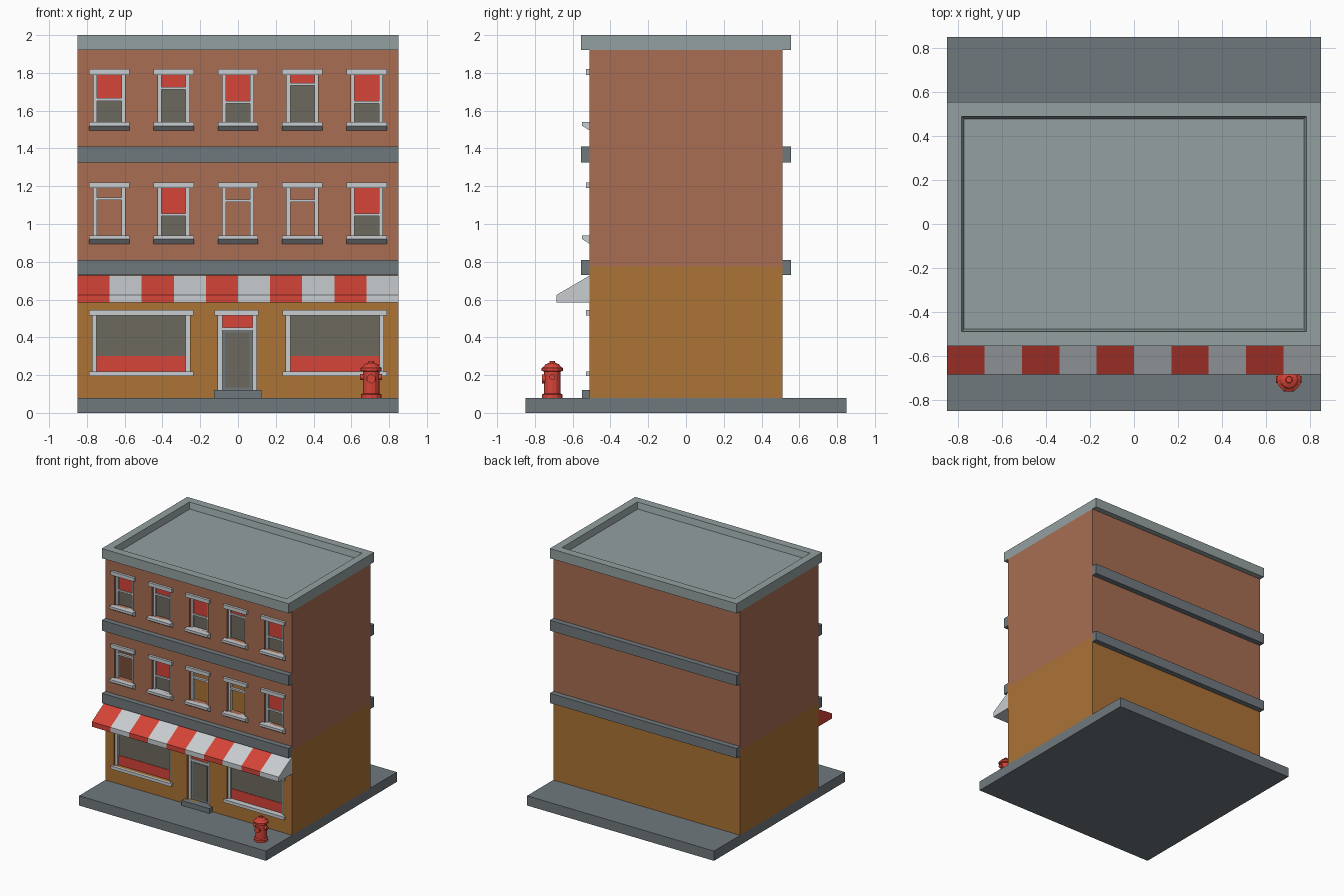
import bpy, bmesh, math

if "Cube" in bpy.data.objects:
    bpy.data.objects.remove(bpy.data.objects["Cube"])

def mat(name, r, g, b):
    m = bpy.data.materials.new(name)
    lin = [(c / 255 / 12.92 if c < 11 else ((c / 255 + 0.055) / 1.055) ** 2.4) for c in (r, g, b)]
    m.diffuse_color = (*lin, 1)
    m.use_nodes = True
    m.node_tree.nodes["Principled BSDF"].inputs["Base Color"].default_value = m.diffuse_color
    return m

BRICK = mat("brick", 168, 109, 82)
OCHRE = mat("ochre", 172, 115, 54)
DARK = mat("dark grey", 112, 121, 125)
ROOF = mat("roof grey", 148, 160, 161)
WHITE = mat("off white", 200, 205, 208)
RED = mat("red", 214, 68, 56)
GLASS = mat("window glass", 108, 105, 95)

def finish(name, bm, *mats):
    me = bpy.data.meshes.new(name)
    bmesh.ops.remove_doubles(bm, verts=bm.verts, dist=1e-5)
    bmesh.ops.recalc_face_normals(bm, faces=bm.faces)
    bm.to_mesh(me)
    bm.free()
    for m in mats:
        me.materials.append(m)
    ob = bpy.data.objects.new(name, me)
    bpy.context.collection.objects.link(ob)
    return ob

def quad(bm, pts, mi=0):
    f = bm.faces.new([bm.verts.new(p) for p in pts])
    f.material_index = mi
    return f

def prism(bm, x0, x1, profile, mi=0):
    """Extrude a (y, z) profile along x."""
    a = [bm.verts.new((x0, y, z)) for y, z in profile]
    b = [bm.verts.new((x1, y, z)) for y, z in profile]
    n = len(a)
    fs = [bm.faces.new(a), bm.faces.new(b[::-1])]
    fs += [bm.faces.new((a[i], a[(i + 1) % n], b[(i + 1) % n], b[i])) for i in range(n)]
    for f in fs:
        f.material_index = mi

def add_box(bm, x0, x1, y0, y1, z0, z1, mi=0):
    prism(bm, x0, x1, [(y0, z0), (y1, z0), (y1, z1), (y0, z1)], mi)

def box(name, m, *dims):
    bm = bmesh.new()
    add_box(bm, *dims)
    return finish(name, bm, m)

W, D, SPLIT, TOP = 0.85, 0.51, 0.775, 1.92
XS = [-0.682, -0.341, 0, 0.341, 0.682]
FLOORS = [0.94, 1.54]

# Openings as (x0, x1, z0, z1)
openings = [(x - 0.083, x + 0.083, z, z + 0.25) for z in FLOORS for x in XS]
shops = [(-0.77, -0.255, 0.22, 0.515), (0.255, 0.77, 0.22, 0.515)]
door = (-0.105, 0.098, 0.12, 0.515)
openings += shops + [door]

# Hollow walls with real window holes, ochre below and brick above
bm = bmesh.new()
xs = sorted({-W, W} | {v for o in openings for v in o[:2]})
zs = sorted({0.08, SPLIT, TOP} | {v for o in openings for v in o[2:]})
for x0, x1 in zip(xs, xs[1:]):
    for z0, z1 in zip(zs, zs[1:]):
        cx, cz = (x0 + x1) / 2, (z0 + z1) / 2
        if not any(o[0] < cx < o[1] and o[2] < cz < o[3] for o in openings):
            quad(bm, [(x0, -D, z0), (x1, -D, z0), (x1, -D, z1), (x0, -D, z1)], int(cz > SPLIT))
bmesh.ops.remove_doubles(bm, verts=bm.verts, dist=1e-5)
for mi, (z0, z1) in enumerate([(0.08, SPLIT), (SPLIT, TOP)]):
    path = [(W, -D), (W, D), (-W, D), (-W, -D)]
    for (xa, ya), (xb, yb) in zip(path, path[1:]):
        quad(bm, [(xa, ya, z0), (xb, yb, z0), (xb, yb, z1), (xa, ya, z1)], mi)
for x0, x1, z0, z1 in openings:
    c = [(x0, z0), (x1, z0), (x1, z1), (x0, z1)]
    for (xa, za), (xb, zb) in zip(c, c[1:] + c[:1]):
        quad(bm, [(xa, -D, za), (xb, -D, zb), (xb, -D + 0.05, zb), (xa, -D + 0.05, za)], int(z0 > SPLIT))
finish("walls", bm, OCHRE, BRICK)

# Pavement slab and floor bands on front and back
box("pavement", DARK, -W, W, -0.85, 0.85, 0, 0.08)
for label, z0, z1 in (("lower", 0.73, 0.81), ("upper", 1.325, 1.41)):
    for side, s in (("front", -1), ("back", 1)):
        box(f"{label}_band_{side}", DARK, -W, W, s * D, s * 0.555, z0, z1)

# Flat roof with a shallow recess and sloping inner walls
bm = bmesh.new()
add_box(bm, -W, W, -0.555, 0.555, TOP, 2.0)
bm.normal_update()
bmesh.ops.recalc_face_normals(bm, faces=bm.faces)
top = max(bm.faces, key=lambda f: f.calc_center_median().z)
bmesh.ops.inset_region(bm, faces=[top], thickness=0.092)
bmesh.ops.inset_region(bm, faces=[top], thickness=0.017)
for v in top.verts:
    v.co.z -= 0.05
finish("roof", bm, ROOF)

# Upper windows: lintel, jambs, sloped sill, sash bar, glass and red blind
def window(name, x, z, bar, glazed):
    bm = bmesh.new()
    add_box(bm, x - 0.107, x + 0.107, -0.53, -0.465, z + 0.25, z + 0.28)
    prism(bm, x - 0.107, x + 0.107, [(-0.465, z), (-0.55, z), (-0.55, z - 0.02),
                                     (-0.51, z - 0.045), (-0.465, z - 0.045)])
    for s in (-1, 1):
        add_box(bm, x + s * 0.064, x + s * 0.083, -0.495, -0.465, z, z + 0.25)
    add_box(bm, x - 0.064, x + 0.064, -0.492, -0.47, bar - 0.008, bar + 0.006)
    finish(name + "_frame", bm, WHITE)
    if glazed:
        box(name + "_glass", GLASS, x - 0.064, x + 0.064, -0.478, -0.474, z, bar)
        if bar - z < 0.19 or z > 1.5:
            box(name + "_blind", RED, x - 0.064, x + 0.064, -0.482, -0.478, bar, z + 0.25)

bars = [[1.135, 1.05, 1.125, 1.125, 1.05], [1.66, 1.72, 1.645, 1.74, 1.645]]
for r, z in enumerate(FLOORS):
    for i, x in enumerate(XS):
        window(f"window_{r + 2}_{i + 1}", x, z, bars[r][i], r == 1 or i in (1, 4))

# Shop windows with a low red curtain
for side, (x0, x1, z0, z1) in zip(("left", "right"), shops):
    bm = bmesh.new()
    for za, zb in ((z0 - 0.025, z0), (z1, z1 + 0.03)):
        add_box(bm, x0 - 0.02, x1 + 0.02, -0.53, -0.465, za, zb)
    for xa, xb in ((x0, x0 + 0.022), (x1 - 0.022, x1)):
        add_box(bm, xa, xb, -0.495, -0.465, z0, z1)
    finish(f"shop_window_{side}_frame", bm, WHITE)
    box(f"shop_window_{side}_glass", GLASS, x0 + 0.02, x1 - 0.02, -0.478, -0.474, 0.30, z1)
    box(f"shop_window_{side}_curtain", RED, x0 + 0.02, x1 - 0.02, -0.482, -0.478, z0, 0.30)

# Door: frame, step, leaf with glass, red transom
x0, x1, z0, z1 = door
bm = bmesh.new()
add_box(bm, x0 - 0.02, x1 + 0.01, -0.53, -0.465, z1, z1 + 0.03)
for xa, xb in ((x0, x0 + 0.022), (x1 - 0.022, x1)):
    add_box(bm, xa, xb, -0.495, -0.465, z0, z1)
add_box(bm, x0 + 0.022, x1 - 0.022, -0.492, -0.468, 0.438, 0.452)
finish("door_frame", bm, WHITE)
box("door_step", DARK, x0 - 0.022, x1 + 0.027, -0.55, -0.46, 0.08, 0.12)
box("door_leaf", DARK, x0 + 0.022, x1 - 0.022, -0.485, -0.47, z0, 0.438)
box("door_glass", GLASS, x0 + 0.036, x1 - 0.036, -0.488, -0.485, 0.135, 0.425)
box("door_transom", RED, x0 + 0.022, x1 - 0.022, -0.482, -0.475, 0.452, z1)

# Striped awning
bm = bmesh.new()
for i in range(10):
    prism(bm, -W + i * 0.17, -W + (i + 1) * 0.17,
          [(-0.51, 0.585), (-0.685, 0.585), (-0.685, 0.625), (-0.51, 0.727)], i % 2)
# drop the hidden walls between stripes
inner = [f for f in bm.faces if all(abs(v.co.x - f.verts[0].co.x) < 1e-4 for v in f.verts)
         and abs(f.verts[0].co.x) < W - 0.01]
bmesh.ops.delete(bm, geom=inner, context='FACES')
finish("awning", bm, RED, WHITE)

# Fire hydrant: turned body with three capped nozzles
HX, HY, N = 0.705, -0.708, 12
profile = [(0, 0.08), (0.054, 0.08), (0.054, 0.098), (0.043, 0.103), (0.043, 0.218), (0.056, 0.223),
           (0.056, 0.238), (0.046, 0.243), (0.036, 0.257), (0.016, 0.265), (0.014, 0.276), (0, 0.276)]
bm = bmesh.new()
vs = [bm.verts.new((HX + r, HY, z)) for r, z in profile]
es = [bm.edges.new(p) for p in zip(vs, vs[1:])]
bmesh.ops.spin(bm, geom=vs + es, cent=(HX, HY, 0), axis=(0, 0, 1), angle=2 * math.pi, steps=N)
finish("hydrant_body", bm, RED)
for name, dx, dy, r, reach, z in (("left", -1, 0, 0.016, 0.058, 0.19), ("right", 1, 0, 0.016, 0.058, 0.19),
                                  ("front", 0, -1, 0.024, 0.055, 0.18)):
    bpy.ops.mesh.primitive_cylinder_add(vertices=N, radius=r, depth=0.04,
                                        location=(HX + dx * (reach - 0.02), HY + dy * (reach - 0.02), z),
                                        rotation=(math.pi / 2 * abs(dy), math.pi / 2 * abs(dx), 0))
    ob = bpy.context.object
    ob.name = "hydrant_nozzle_" + name
    ob.data.materials.append(RED)
